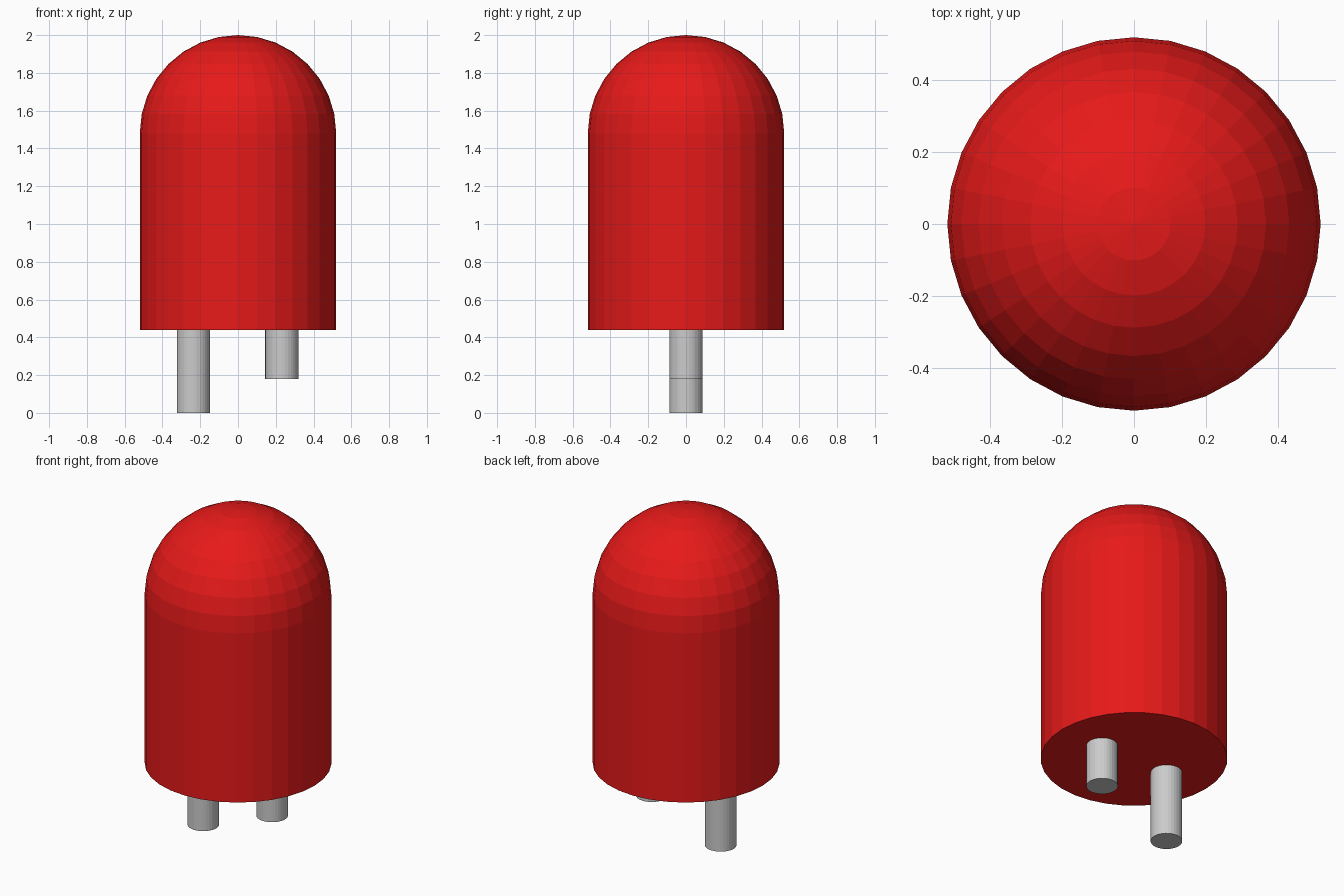
import bpy, bmesh
from math import sin, cos, pi

if "Cube" in bpy.data.objects:
    bpy.data.objects.remove(bpy.data.objects["Cube"])

SEG = 32
R, BASE, TOP = 0.52, 0.44, 2.0


def material(name, rgb):
    m = bpy.data.materials.new(name)
    m.diffuse_color = (*rgb, 1)
    m.use_nodes = True
    m.node_tree.nodes["Principled BSDF"].inputs["Base Color"].default_value = m.diffuse_color
    return m


def lathe(name, profile, mat=None, x=0.0):
    """Revolve an (r, z) profile around z; r = 0 closes at a pole, open ends are capped."""
    bm = bmesh.new()
    rings = []
    for r, z in profile:
        n = SEG if r > 1e-6 else 1
        rings.append([bm.verts.new((r * cos(2 * pi * i / SEG), r * sin(2 * pi * i / SEG), z))
                      for i in range(n)])
    for a, b in zip(rings, rings[1:]):
        for i in range(SEG):
            j = (i + 1) % SEG
            if len(b) == 1:
                bm.faces.new((a[i], a[j], b[0]))
            else:
                bm.faces.new((a[i], a[j], b[j], b[i]))
    bm.faces.new(rings[0][::-1])
    if len(rings[-1]) > 1:
        bm.faces.new(rings[-1])
    bmesh.ops.recalc_face_normals(bm, faces=bm.faces)
    me = bpy.data.meshes.new(name)
    bm.to_mesh(me)
    bm.free()
    ob = bpy.data.objects.new(name, me)
    ob.location.x = x
    bpy.context.collection.objects.link(ob)
    if mat:
        me.materials.append(mat)
    return ob


# Red lens: straight barrel with a hemispherical dome
dome = [(R * cos(pi / 2 * k / 8), TOP - R + R * sin(pi / 2 * k / 8)) for k in range(9)]
lathe("lens", [(R, BASE)] + dome, material("red", (0.8, 0.01, 0.01)))

# Two leads of different length
for name, x, z in (("long_lead", -0.236, 0.0), ("short_lead", 0.232, 0.18)):
    lathe(name, [(0.088, z), (0.088, BASE)], x=x)
